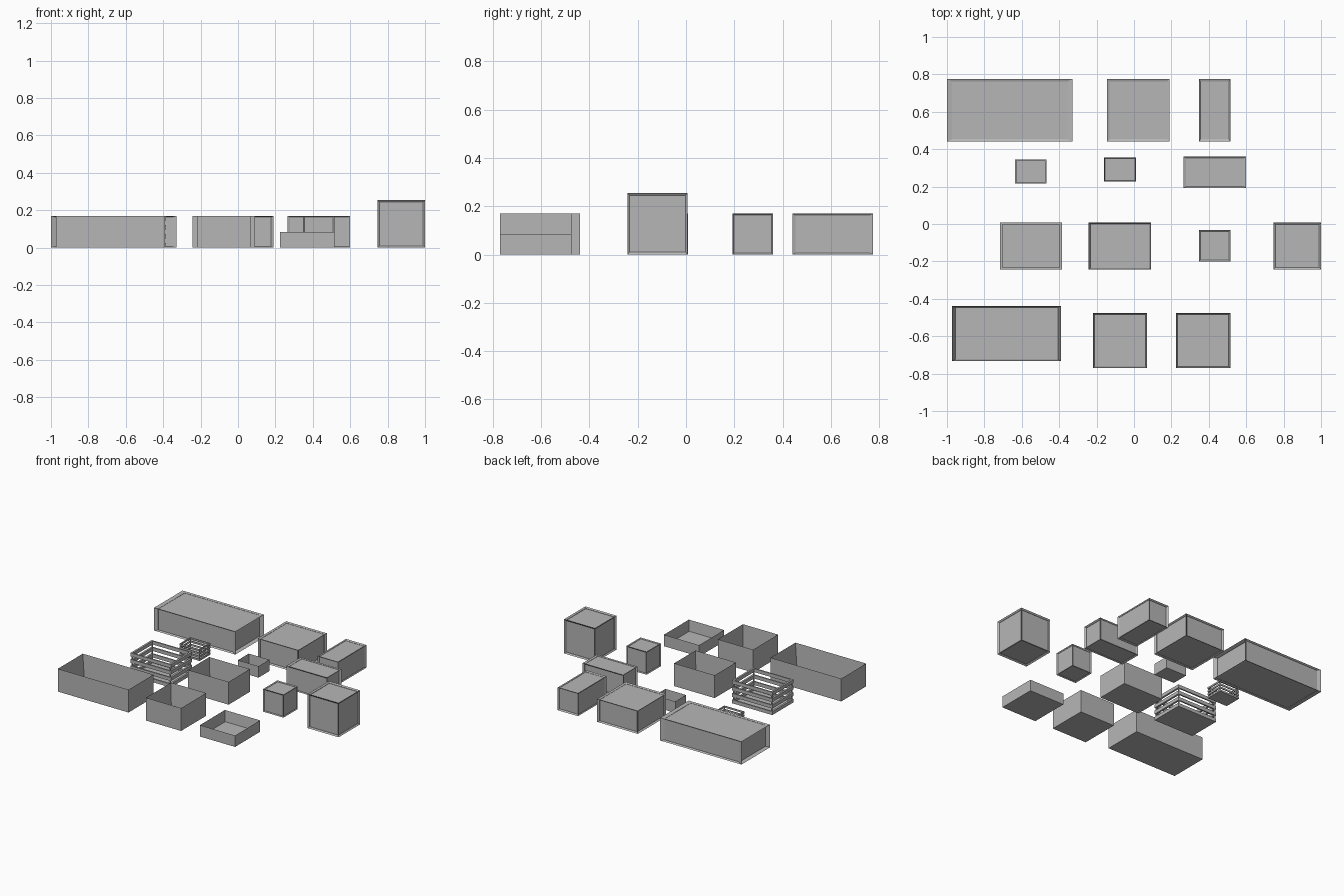
import bpy, bmesh
from mathutils import Vector

if "Cube" in bpy.data.objects:
    bpy.data.objects.remove(bpy.data.objects["Cube"])

FRAME = 0.042   # frame width and wall thickness, as a share of each dimension
RECESS = 0.04   # panel depth, as a share of each dimension

grey = bpy.data.materials.new("plain grey")
grey.diffuse_color = (0.47, 0.47, 0.47, 1)
grey.use_nodes = True
grey.node_tree.nodes["Principled BSDF"].inputs["Base Color"].default_value = grey.diffuse_color


def unit_cube(bm, lo=(0, 0, 0), hi=(1, 1, 1)):
    lo, hi = Vector(lo), Vector(hi)
    verts = bmesh.ops.create_cube(bm, size=1)["verts"]
    for v in verts:
        v.co = Vector([lo[i] + (v.co[i] + 0.5) * (hi[i] - lo[i]) for i in range(3)])


def finish(bm, name, x0, x1, y0, y1, h):
    # stretch the unit shape to its footprint and height
    for v in bm.verts:
        v.co = Vector((x0 + v.co.x * (x1 - x0), y0 + v.co.y * (y1 - y0), v.co.z * h))
    bmesh.ops.recalc_face_normals(bm, faces=bm.faces[:])
    mesh = bpy.data.meshes.new(name)
    bm.to_mesh(mesh)
    bm.free()
    mesh.materials.append(grey)
    bpy.context.collection.objects.link(bpy.data.objects.new(name, mesh))


def closed_crate(name, *box):
    # framed block with a recessed panel on each face
    bm = bmesh.new()
    unit_cube(bm)
    bmesh.ops.inset_individual(bm, faces=bm.faces[:], thickness=FRAME, depth=-RECESS)
    finish(bm, name, *box)


def open_box(name, *box):
    # solid walls and floor, no lid
    bm = bmesh.new()
    unit_cube(bm)
    top = max(bm.faces, key=lambda f: f.calc_center_median().z)
    bmesh.ops.inset_individual(bm, faces=[top], thickness=FRAME)
    for v in top.verts:
        v.co.z = FRAME
    finish(bm, name, *box)


def slatted_crate(name, *box):
    # four rings of slats round inner corner posts, with a solid floor
    bm = bmesh.new()
    t, slat, count = FRAME, 0.15, 4
    step = (1 - slat) / (count - 1)
    for i in range(count):
        z0, z1 = i * step, i * step + slat
        for a in (0, 1 - t):
            unit_cube(bm, (0, a, z0), (1, a + t, z1))
            unit_cube(bm, (a, t, z0), (a + t, 1 - t, z1))
    for x in (0.3 * t, 1 - t):
        for y in (0.3 * t, 1 - t):
            unit_cube(bm, (x, y, 0.01), (x + 0.7 * t, y + 0.7 * t, 0.99))
    unit_cube(bm, (t, t, 0), (1 - t, 1 - t, t))
    finish(bm, name, *box)


# closed crates
closed_crate("long_crate", -1.0, -0.33, 0.44, 0.775, 0.17)
closed_crate("square_crate", -0.145, 0.19, 0.44, 0.775, 0.17)
closed_crate("narrow_crate", 0.348, 0.515, 0.44, 0.775, 0.17)
closed_crate("wide_crate", 0.265, 0.60, 0.193, 0.36, 0.17)
closed_crate("small_cube_crate", 0.348, 0.515, -0.20, -0.033, 0.17)
closed_crate("large_cube_crate", 0.745, 1.0, -0.243, 0.007, 0.255)

# open boxes
open_box("long_open_box", -0.973, -0.39, -0.732, -0.438, 0.17)
open_box("square_open_box", -0.22, 0.07, -0.77, -0.475, 0.17)
open_box("shallow_open_box", 0.225, 0.515, -0.77, -0.475, 0.085)
open_box("medium_open_box", -0.242, 0.092, -0.242, 0.008, 0.17)
open_box("small_open_box", -0.16, 0.01, 0.228, 0.355, 0.085)

# slatted crates
slatted_crate("slatted_crate", -0.717, -0.385, -0.242, 0.008, 0.17)
slatted_crate("small_slatted_crate", -0.635, -0.468, 0.217, 0.345, 0.085)
